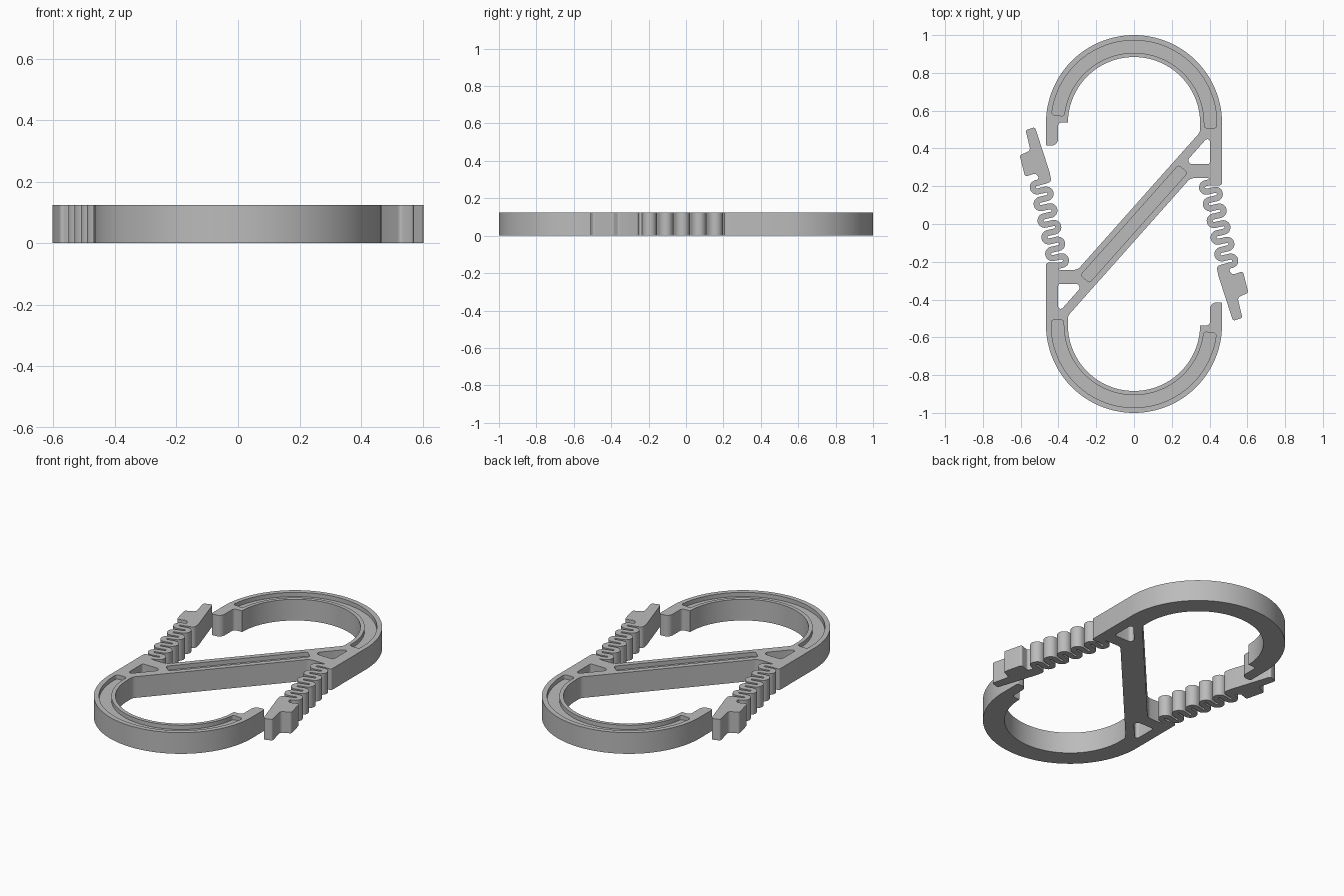
import bpy, bmesh
from math import pi, sin, cos, atan2, tan, radians
from mathutils import Vector

HEIGHT = 0.125
GROOVE = 0.025
HOOK_Y = 0.534          # centre of each hook arc
SLOPE, OFFSET = 1.124, 0.093   # edges of the diagonal strut

cube = bpy.data.objects.get("Cube")
if cube:
    bpy.data.objects.remove(cube, do_unlink=True)

grey = bpy.data.materials.new("plain_grey")
grey.use_nodes = True
grey.diffuse_color = (0.5, 0.5, 0.5, 1)
grey.node_tree.nodes["Principled BSDF"].inputs["Base Color"].default_value = (0.5, 0.5, 0.5, 1)


def arc(cx, cy, r, start, end, steps):
    """Points along an arc, angles in radians."""
    return [(cx + r * cos(start + (end - start) * i / steps),
             cy + r * sin(start + (end - start) * i / steps)) for i in range(steps + 1)]


def fillet(corners, steps=6):
    """Closed outline whose (x, y, radius) corners are rounded."""
    out = []
    for i, c in enumerate(corners):
        p = Vector(c[:2])
        r = c[2] if len(c) > 2 else 0
        if not r:
            out.append(p)
            continue
        a = (Vector(corners[i - 1][:2]) - p).normalized()
        b = (Vector(corners[(i + 1) % len(corners)][:2]) - p).normalized()
        half = a.angle(b) / 2
        centre = p + (a + b).normalized() * (r / sin(half))
        s = p + a * (r / tan(half)) - centre
        e = p + b * (r / tan(half)) - centre
        a0, a1 = atan2(s.y, s.x), atan2(e.y, e.x)
        turn = (a1 - a0 + pi) % (2 * pi) - pi
        out += [Vector(q) for q in arc(centre.x, centre.y, r, a0, a0 + turn, steps)]
    return out


def turned(points):
    """Half turn about the z axis."""
    return [(-p[0], -p[1], *p[2:]) for p in points]


def prism(name, outline, z0=0.0, z1=HEIGHT):
    bm = bmesh.new()
    face = bm.faces.new([bm.verts.new((p[0], p[1], z0)) for p in outline])
    top = bmesh.ops.extrude_face_region(bm, geom=[face])["geom"]
    bmesh.ops.translate(bm, vec=(0, 0, z1 - z0),
                        verts=[v for v in top if isinstance(v, bmesh.types.BMVert)])
    bmesh.ops.recalc_face_normals(bm, faces=bm.faces)
    mesh = bpy.data.meshes.new(name)
    bm.to_mesh(mesh)
    bm.free()
    mesh.materials.append(grey)
    obj = bpy.data.objects.new(name, mesh)
    bpy.context.collection.objects.link(obj)
    return obj


def activate(obj):
    bpy.ops.object.select_all(action="DESELECT")
    obj.select_set(True)
    bpy.context.view_layer.objects.active = obj


def cut(obj, outline, z0):
    cutter = prism("cutter", outline, z0, HEIGHT + 0.05)
    cutter.hide_render = True
    mod = obj.modifiers.new("cut", "BOOLEAN")
    mod.operation, mod.solver, mod.object = "DIFFERENCE", "EXACT", cutter
    activate(obj)
    bpy.ops.object.modifier_apply(modifier=mod.name)
    bpy.data.objects.remove(cutter, do_unlink=True)


# Double hook body: one half outline, repeated by a half turn
half = [(0.466, 0.205, 0.012)]
half += arc(0, HOOK_Y, 0.466, 0, pi, 56)
half += [(-0.466, 0.415, 0.008), (-0.402, 0.415, 0.035), (-0.402, 0.537, 0.02)]
half += [(-0.35, 0.537)] + arc(0, HOOK_Y, 0.35, pi, 0, 56)[1:]
half += [(0.35, SLOPE * 0.35 + OFFSET, 0.045),
         ((-0.243 - OFFSET) / SLOPE, -0.243, 0.05),
         (-0.402, -0.243, 0.012), (-0.402, -0.205, 0.008)]
body = prism("double_hook_body", fillet(half + turned(half)))

# Triangular windows beside the strut ends
window = [(0.402, 0.317, 0.012), (0.402, 0.472, 0.014), (0.264, 0.317, 0.02)]

# Shallow grooves on the upper face of the hooks
hook_groove = [(0.438, 0.508, 0.015)] + arc(0, HOOK_Y, 0.438, 0, pi - 0.1, 56)
hook_groove[-1] += (0.015,)
inner = arc(0, HOOK_Y, 0.372, pi - 0.1, 0, 56)
inner[0] += (0.015,)
hook_groove += inner + [(0.372, 0.508, 0.015)]

for shape, floor in ((window, -0.05), (hook_groove, HEIGHT - GROOVE)):
    for outline in (shape, turned(shape)):
        cut(body, fillet(outline), floor)

# Groove along the strut
along = Vector((1, SLOPE)).normalized()
across = Vector((-along.y, along.x))
strut_groove = [(*(along * (l * 0.39) + across * (w * 0.031)), 0.015)
                for l, w in ((1, 1), (-1, 1), (-1, -1), (1, -1))]
cut(body, fillet(strut_groove), HEIGHT - GROOVE)

# Spring gate: a zigzag strip ending in a latch
PITCH, REACH, THICK, STRANDS = 0.0453, 0.02, 0.032, 11
lean = radians(13)
right_dir = Vector((cos(lean), sin(lean)))
down_dir = Vector((sin(lean), -cos(lean)))
origin = Vector((0.397, 0.22))


def strip_side(side):
    """One edge of the zigzag, side = +1 or -1 half thicknesses off centre."""
    pts = [(0.035, -side * THICK / 2)]
    for k in range(STRANDS - 1):
        d = -1 if k % 2 == 0 else 1       # loops alternate left and right
        r = PITCH / 2 + side * d * -THICK / 2
        for i in range(11):
            t = pi * i / 10
            pts.append((d * (REACH + r * sin(t)), (k + 0.5) * PITCH - r * cos(t)))
    pts.append((0.008, (STRANDS - 1) * PITCH - side * THICK / 2))
    return [tuple(origin + right_dir * u + down_dir * v) for u, v in pts]


latch = [(0.436, -0.222, 0.022), (0.447, -0.275), (0.524, -0.513, 0.012),
         (0.574, -0.497, 0.012), (0.548, -0.389, 0.02), (0.605, -0.364, 0.012),
         (0.577, -0.25, 0.012), (0.522, -0.268, 0.014), (0.503, -0.245, 0.008)]
gate = strip_side(1) + latch + strip_side(-1)[::-1]
right_side_gate = prism("left_spring_gate", fillet(gate))
left_side_gate = prism("right_spring_gate", fillet(turned(gate)))

for obj in (body, right_side_gate, left_side_gate):
    activate(obj)
    bpy.ops.object.shade_smooth_by_angle(angle=radians(30))
